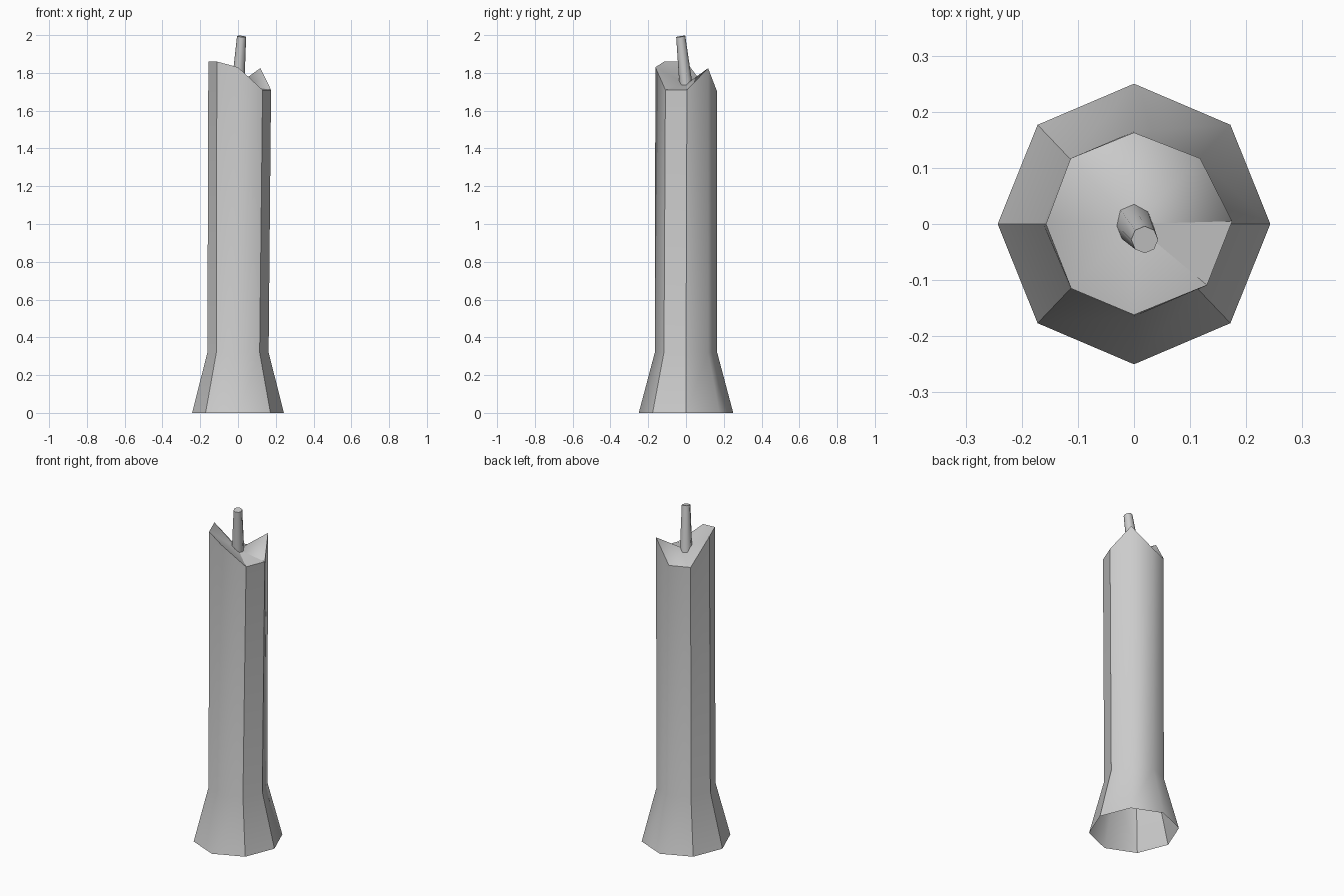
import bpy, bmesh, math
from mathutils import Vector

if "Cube" in bpy.data.objects:
    bpy.data.objects.remove(bpy.data.objects["Cube"])

SIDES = 8


def ring(bm, rx, ry, z, cx=0, cy=0, tilt=(0, 0)):
    verts = []
    for i in range(SIDES):
        a = math.tau * i / SIDES
        x, y = rx * math.cos(a), ry * math.sin(a)
        verts.append(bm.verts.new((cx + x, cy + y, z + tilt[0] * x + tilt[1] * y)))
    return verts


def bridge(bm, low, high):
    for i in range(SIDES):
        j = (i + 1) % SIDES
        bm.faces.new((low[i], low[j], high[j], high[i]))


def finish(bm, name):
    for f in bm.faces:
        f.smooth = True
    mesh = bpy.data.meshes.new(name)
    bm.to_mesh(mesh)
    bm.free()
    obj = bpy.data.objects.new(name, mesh)
    bpy.context.collection.objects.link(obj)
    return obj


# Candle body: flared foot, open underneath, uneven melted rim
bm = bmesh.new()
foot = ring(bm, 0.243, 0.25, 0)
waist = ring(bm, 0.162, 0.165, 0.32)
rim_points = [(0.175, 0.005, 1.71), (0.118, 0.117, 1.825), (0, 0.163, 1.705),
              (-0.113, 0.117, 1.705), (-0.157, 0, 1.86), (-0.112, -0.115, 1.86),
              (0, -0.162, 1.83), (0.13, -0.109, 1.71)]
rim = [bm.verts.new(p) for p in rim_points]
bridge(bm, foot, waist)
bridge(bm, waist, rim)

# Melted hollow sloping down to the wick
centre = bm.verts.new((0, 0, 1.74))
for i in range(SIDES):
    bm.faces.new((rim[i], rim[(i + 1) % SIDES], centre))

# Crisp rim and crisp corners; the remaining corners stay soft
pairs = [(rim[i], rim[(i + 1) % SIDES]) for i in range(SIDES)]
for i in (0, 3, 4, 5, 7):
    pairs += [(foot[i], waist[i]), (waist[i], rim[i])]
pairs += [(rim[0], centre), (rim[7], centre)]
for a, b in pairs:
    bm.edges.get((a, b)).smooth = False
finish(bm, "candle_body")

# Leaning, tapered wick
bm = bmesh.new()
base = ring(bm, 0.034, 0.035, 1.735)
tip = ring(bm, 0.024, 0.024, 1.993, 0.019, -0.028, (-0.1, 0.15))
bridge(bm, base, tip)
cap = bm.faces.new(tip)
for e in cap.edges:
    e.smooth = False
finish(bm, "wick")
